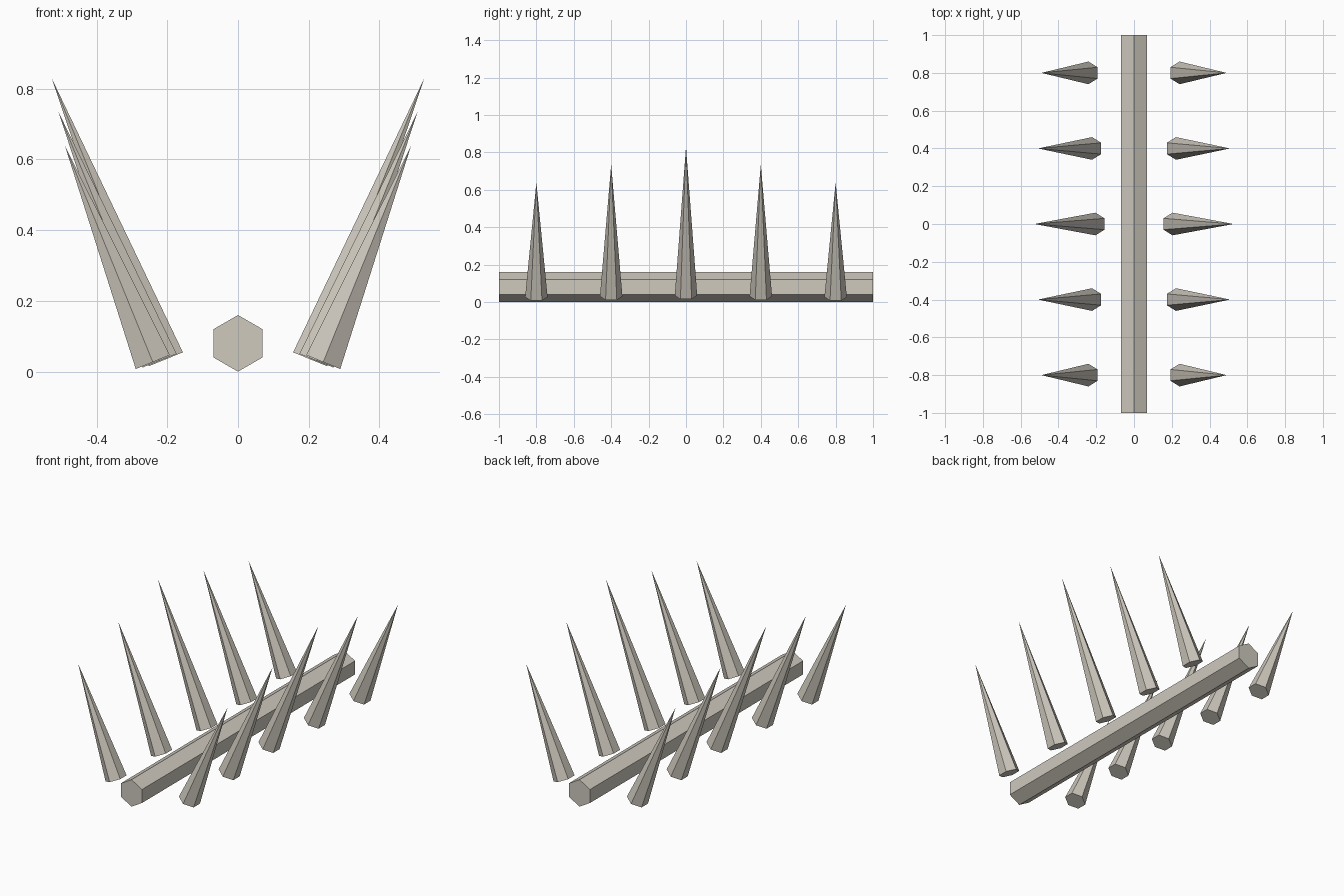
import bpy, bmesh, math
from mathutils import Matrix, Vector

cube = bpy.data.objects.get("Cube")
if cube:
    bpy.data.objects.remove(cube, do_unlink=True)

COLOUR = (0.62, 0.585, 0.515, 1.0)
bone = bpy.data.materials.new("bone")
bone.use_nodes = True
bone.diffuse_color = COLOUR
bone.node_tree.nodes["Principled BSDF"].inputs["Base Color"].default_value = COLOUR


def make_object(name, bm):
    bmesh.ops.recalc_face_normals(bm, faces=bm.faces)
    mesh = bpy.data.meshes.new(name)
    bm.to_mesh(mesh)
    bm.free()
    mesh.materials.append(bone)
    obj = bpy.data.objects.new(name, mesh)
    bpy.context.collection.objects.link(obj)
    return obj


def hexagon(bm, centre, u, v, radius):
    """Six-sided face with corners pointing along +u and -u."""
    angles = [math.tau * i / 6 for i in range(6)]
    return bm.faces.new([bm.verts.new(centre + (u * math.cos(a) + v * math.sin(a)) * radius)
                         for a in angles])


X, Y, Z = Vector((1, 0, 0)), Vector((0, 1, 0)), Vector((0, 0, 1))

# Spine: long hexagonal bar lying front to back
bm = bmesh.new()
front = hexagon(bm, Vector((0, -1, 0.08)), Z, X, 0.08)
back = hexagon(bm, Vector((0, 1, 0.08)), Z, X, 0.08)
bmesh.ops.bridge_loops(bm, edges=list(front.edges) + list(back.edges))
make_object("spine", bm)


def rib(name, side, y, base, tip):
    """Hexagonal spike leaning outwards from base to tip (x, z)."""
    start = Vector((side * base[0], y, base[1]))
    end = Vector((side * tip[0], y, tip[1]))
    across = Y.cross((end - start).normalized())
    bm = bmesh.new()
    cap = hexagon(bm, start, Y, across, 0.06)
    point = bm.verts.new(end)
    for edge in list(cap.edges):
        bm.faces.new([*edge.verts, point])
    make_object(name, bm)


# Ribs: five pairs, tallest in the middle, shrinking towards both ends
SIZES = [((0.204, 0.035), (0.527, 0.83)),
         ((0.222, 0.031), (0.508, 0.735)),
         ((0.241, 0.027), (0.49, 0.64))]
for side, label in ((1, "left"), (-1, "right")):
    for i in range(-2, 3):
        rib(f"{label}_rib_{i + 3}", side, i * 0.4, *SIZES[abs(i)])
